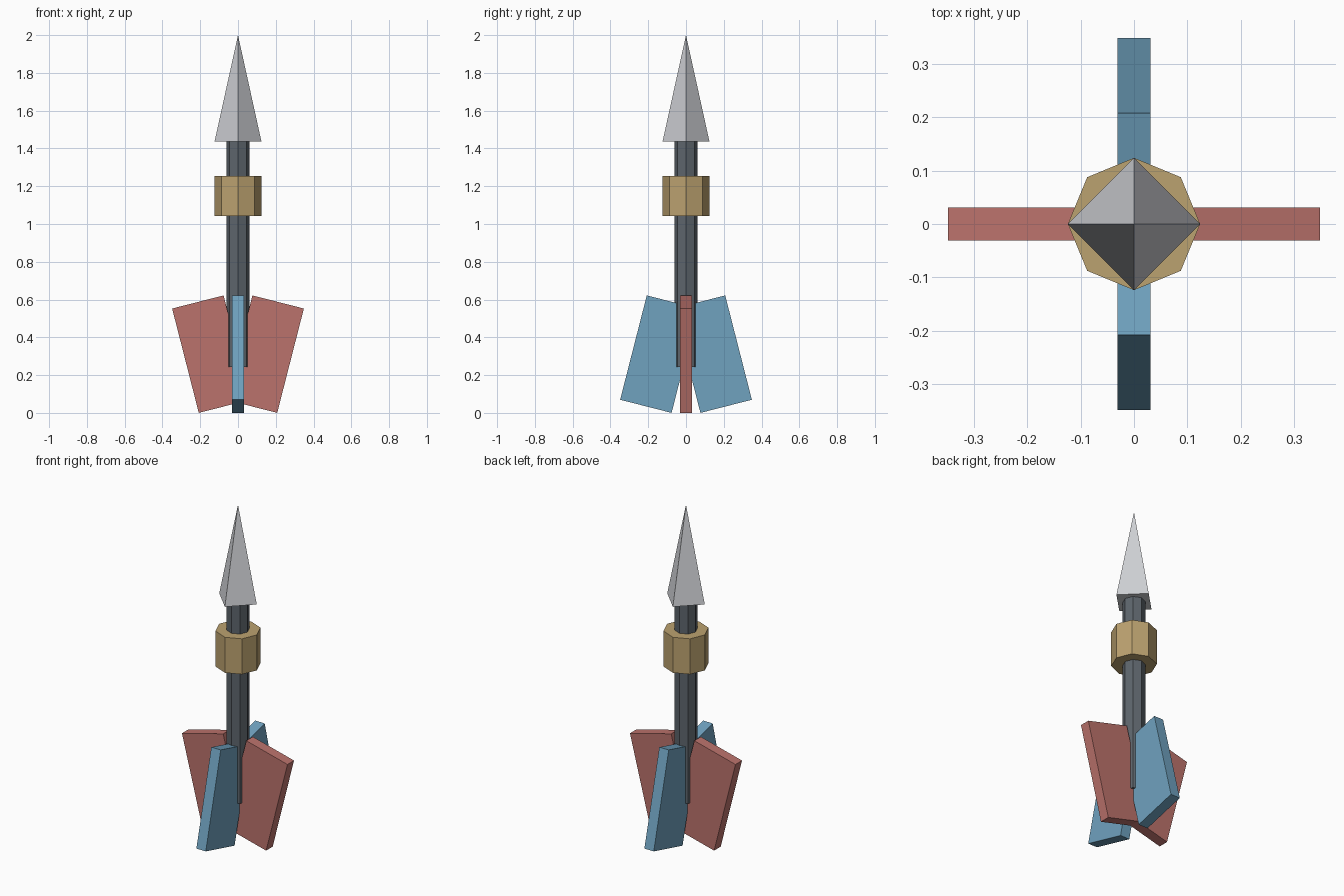
import bpy
import math

if "Cube" in bpy.data.objects:
    bpy.data.objects.remove(bpy.data.objects["Cube"])


def material(name, rgb):
    mat = bpy.data.materials.new(name)
    mat.diffuse_color = (*rgb, 1)
    mat.use_nodes = True
    mat.node_tree.nodes["Principled BSDF"].inputs["Base Color"].default_value = mat.diffuse_color
    return mat


steel = material("pale_steel", (0.62, 0.63, 0.66))
dark = material("dark_metal", (0.11, 0.13, 0.15))
brass = material("dull_brass", (0.50, 0.36, 0.16))
red = material("fin_red", (0.50, 0.17, 0.15))
blue = material("fin_blue", (0.16, 0.36, 0.52))


def finish(name, mat):
    obj = bpy.context.object
    obj.name = obj.data.name = name
    obj.data.materials.append(mat)
    return obj


def spindle(name, mat, sides, r_low, r_high, z_low, z_high):
    """Faceted upright cylinder or cone between two heights."""
    bpy.ops.mesh.primitive_cone_add(
        vertices=sides, radius1=r_low, radius2=r_high,
        depth=z_high - z_low, location=(0, 0, (z_low + z_high) / 2))
    return finish(name, mat)


def fin(name, mat, heading, lean):
    """Slab standing out from the axis at a heading, leaning out (+) or in (-) at the top."""
    bpy.ops.mesh.primitive_cube_add(
        size=1,
        location=(0.142 * math.cos(heading), 0.142 * math.sin(heading), 0.311))
    obj = finish(name, mat)
    obj.scale = (0.281, 0.062, 0.57)
    obj.rotation_euler = (0, lean, heading)
    return obj


# Shaft, collar and pointed head
spindle("shaft", dark, 8, 0.062, 0.062, 0.242, 1.45)
spindle("collar", brass, 8, 0.124, 0.124, 1.043, 1.255)
spindle("pointed_head", steel, 4, 0.124, 0, 1.437, 2.0)

# Tail fins: the red pair flares at the top, the blue pair at the bottom
LEAN = 0.25
for side, heading in (("right", 0), ("left", math.pi)):
    fin(side + "_fin", red, heading, LEAN)
for side, heading in (("back", math.pi / 2), ("front", -math.pi / 2)):
    fin(side + "_fin", blue, heading, -LEAN)
